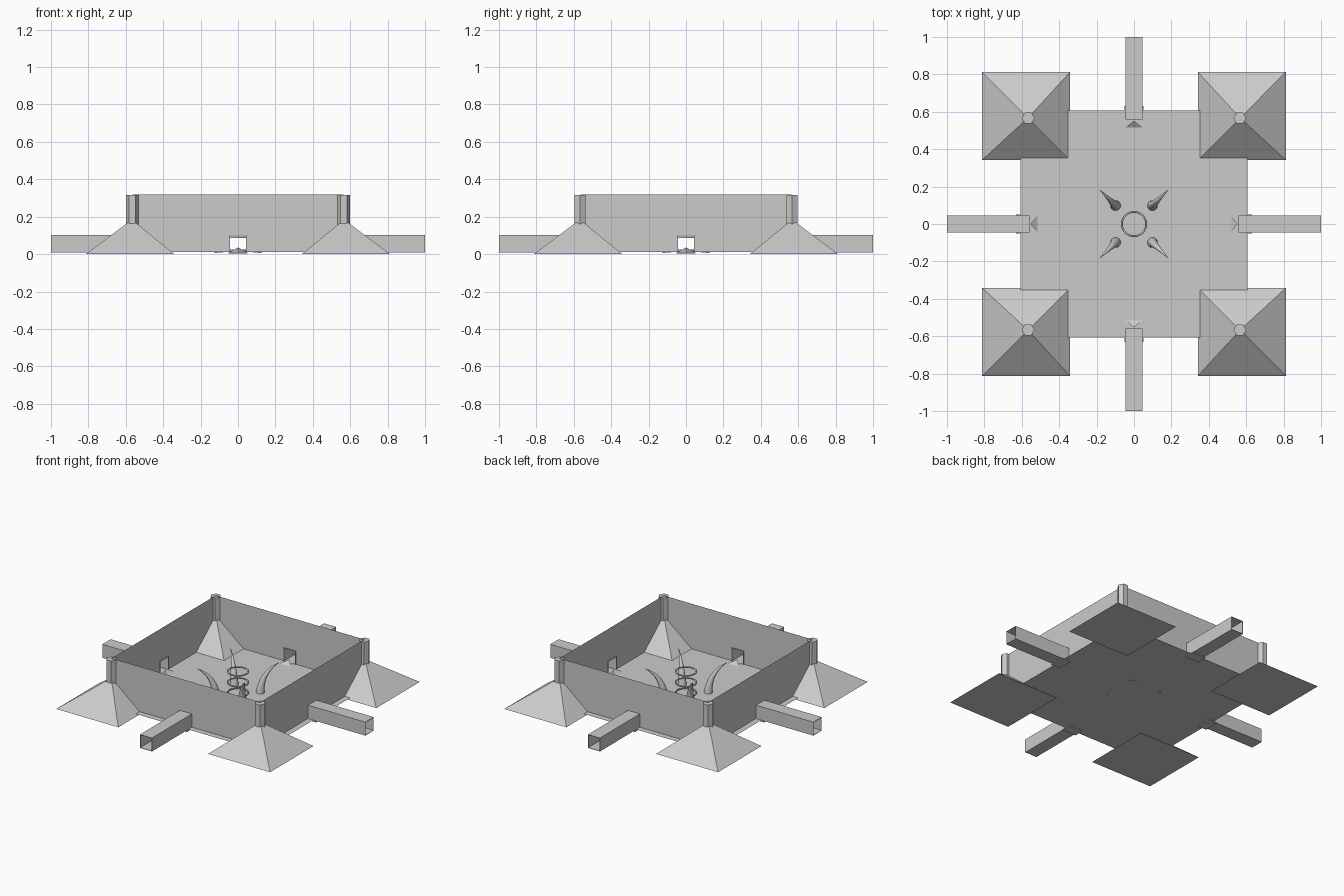
import bpy, bmesh, math
from mathutils import Matrix, Vector

cube = bpy.data.objects.get("Cube")
if cube:
    bpy.data.objects.remove(cube)

stone = bpy.data.materials.new("stone_grey")
stone.use_nodes = True
GREY = (0.6, 0.6, 0.6, 1)
stone.diffuse_color = GREY
stone.node_tree.nodes["Principled BSDF"].inputs["Base Color"].default_value = GREY

FLOOR, WALL, TOP = 0.01, 0.565, 0.32
DOOR_W, DOOR_H = 0.044, 0.1


def finish(name, bm, matrix=Matrix()):
    bmesh.ops.transform(bm, matrix=matrix, verts=bm.verts)
    mesh = bpy.data.meshes.new(name)
    bm.to_mesh(mesh)
    bm.free()
    mesh.materials.append(stone)
    obj = bpy.data.objects.new(name, mesh)
    bpy.context.collection.objects.link(obj)
    return obj


def polygons(faces):
    bm = bmesh.new()
    for face in faces:
        bm.faces.new([bm.verts.new(p) for p in face])
    bmesh.ops.remove_doubles(bm, verts=bm.verts, dist=1e-5)
    return bm


def sweep(path, radii, sides, closed=False):
    """Round tube along a path that lies in the xz plane."""
    bm = bmesh.new()
    rings = []
    for i, (p, r) in enumerate(zip(path, radii)):
        t = (path[min(i + 1, len(path) - 1)] - path[max(i - 1, 0)]).normalized()
        n = Vector((t.z, 0, -t.x))
        rings.append([bm.verts.new(p + r * (math.cos(a) * n + math.sin(a) * Vector((0, 1, 0))))
                      for a in (math.tau * k / sides for k in range(sides))])
    for a, b in zip(rings, rings[1:]):
        for k in range(sides):
            j = (k + 1) % sides
            bm.faces.new((a[k], a[j], b[j], b[k]))
    bm.faces.new(rings[0])
    bm.faces.new(rings[-1])
    bmesh.ops.recalc_face_normals(bm, faces=bm.faces)
    return bm


def smooth(obj):
    for p in obj.data.polygons:
        p.use_smooth = len(p.vertices) == 4


# floor slab
bm = bmesh.new()
bmesh.ops.create_grid(bm, x_segments=1, y_segments=1, size=0.606,
                      matrix=Matrix.Translation((0, 0, FLOOR)))
finish("floor", bm)

# four sides: wall with doorway, tunnel, sill and wedge
for k, side in enumerate(("front", "right", "back", "left")):
    turn = Matrix.Rotation(k * math.pi / 2, 4, "Z")
    outline = [(-WALL, FLOOR), (-DOOR_W, FLOOR), (-DOOR_W, DOOR_H), (DOOR_W, DOOR_H),
               (DOOR_W, FLOOR), (WALL, FLOOR), (WALL, TOP), (-WALL, TOP)]
    finish(side + "_wall", polygons([[(x, -WALL, z) for x, z in outline]]), turn)

    corners = outline[1:5]
    tube = []
    for a, b in zip(corners, corners[1:] + corners[:1]):
        tube.append([(a[0], -0.56, a[1]), (b[0], -0.56, b[1]), (b[0], -1, b[1]), (a[0], -1, a[1])])
    bm = polygons(tube)
    bmesh.ops.recalc_face_normals(bm, faces=bm.faces)
    tunnel = finish(side + "_tunnel", bm, turn)
    shell = tunnel.modifiers.new("thickness", "SOLIDIFY")
    shell.thickness = 0.004
    shell.offset = 0

    bm = bmesh.new()
    bmesh.ops.create_cube(bm, size=1, matrix=Matrix.Translation((0, -0.595, 0.006))
                          @ Matrix.Diagonal((0.104, 0.07, 0.006, 1)))
    finish(side + "_door_sill", bm, turn)

    l, r = (-0.048, -0.515, FLOOR), (0.048, -0.515, FLOOR)
    peak, foot = (0, -0.552, 0.035), (0, -0.552, FLOOR)
    bm = polygons([(l, r, peak), (r, foot, peak), (foot, l, peak), (l, foot, r)])
    bmesh.ops.recalc_face_normals(bm, faces=bm.faces)
    finish(side + "_door_wedge", bm, turn)

# corner pyramids and hexagonal pillars
for sx in (-1, 1):
    for sy in (-1, 1):
        name = ("back_" if sy > 0 else "front_") + ("left" if sx > 0 else "right")
        bm = bmesh.new()
        bmesh.ops.create_cone(bm, cap_ends=True, segments=4, radius1=0.236 * math.sqrt(2),
                              radius2=0, depth=0.185,
                              matrix=Matrix.Rotation(math.pi / 4, 4, "Z"))
        for v in bm.verts:
            if v.co.z > 0:
                v.co.x, v.co.y = -0.01 * sx, -0.01 * sy
        finish(name + "_pyramid", bm, Matrix.Translation((0.577 * sx, 0.577 * sy, 0.0925)))

        bm = bmesh.new()
        bmesh.ops.create_cone(bm, cap_ends=True, segments=6, radius1=0.034, radius2=0.034,
                              depth=0.3, matrix=Matrix.Rotation(math.pi / 2, 4, "Z"))
        if abs(max(v.co.x for v in bm.verts) - 0.034) > 0.001:
            bmesh.ops.rotate(bm, verts=bm.verts, matrix=Matrix.Rotation(math.pi / 6, 3, "Z"))
        finish(name + "_pillar", bm, Matrix.Translation((0.566 * sx, 0.566 * sy, 0.167)))

# four curved horns leaning outward
STEPS = 10
start, bend, tip = Vector((0.14, 0, FLOOR)), Vector((0.15, 0, 0.15)), Vector((0.26, 0, 0.205))
ts = [i / STEPS for i in range(STEPS + 1)]
path = [(1 - t) ** 2 * start + 2 * t * (1 - t) * bend + t * t * tip for t in ts]
radii = [0.027 * (1 - t) + 0.001 for t in ts]
for k in range(4):
    turn = Matrix.Rotation(math.pi / 4 + k * math.pi / 2, 4, "Z")
    smooth(finish("horn_%d" % (k + 1), sweep(path, radii, 12), turn))

# floating rings in the middle
for k, z in enumerate((0.02, 0.09, 0.165)):
    bpy.ops.mesh.primitive_torus_add(major_segments=32, minor_segments=8, major_radius=0.065,
                                     minor_radius=0.005, location=(0, 0, z))
    ring = bpy.context.object
    ring.name = "ring_%d" % (k + 1)
    ring.data.materials.append(stone)
    bpy.ops.object.shade_smooth()
